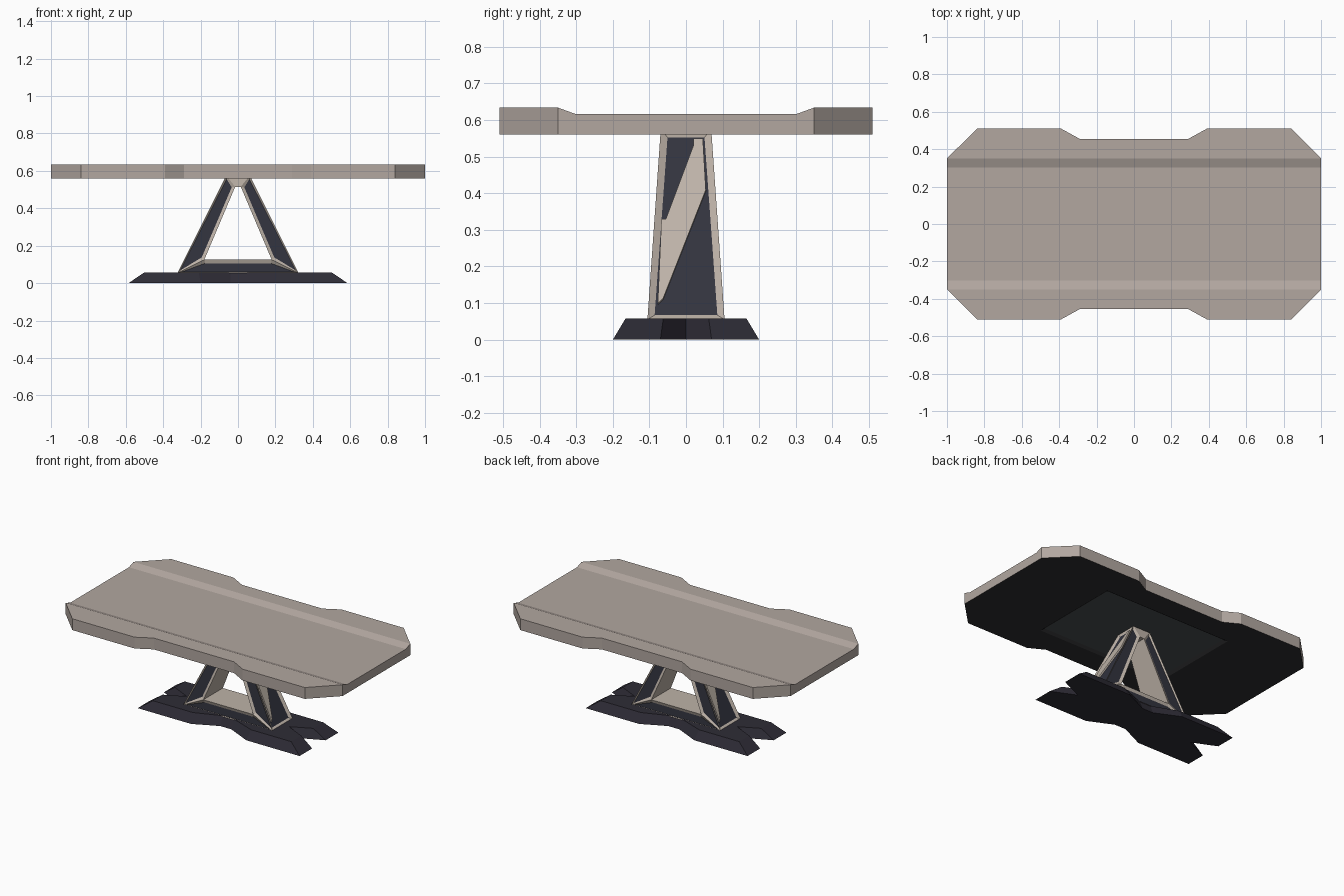
import bpy, bmesh
from mathutils import Vector

if "Cube" in bpy.data.objects:
    bpy.data.objects.remove(bpy.data.objects["Cube"])


def material(name, rgb):
    lin = [(c / 255 / 12.92) if c < 11 else ((c / 255 + 0.055) / 1.055) ** 2.4 for c in rgb]
    m = bpy.data.materials.new(name)
    m.diffuse_color = (*lin, 1)
    m.use_nodes = True
    m.node_tree.nodes["Principled BSDF"].inputs["Base Color"].default_value = m.diffuse_color
    return m


TAUPE = material("taupe_top", (178, 167, 160))
FRAME = material("light_taupe_frame", (190, 179, 168))
PANEL = material("dark_slate_panel", (50, 51, 62))
BASE = material("dark_navy_base", (46, 44, 54))
UNDER = material("charcoal_underside", (45, 45, 47))
RECESS = material("grey_recess", (73, 77, 79))


def finish(bm, name, mats):
    mesh = bpy.data.meshes.new(name)
    bm.to_mesh(mesh)
    bm.free()
    for m in mats:
        mesh.materials.append(m)
    obj = bpy.data.objects.new(name, mesh)
    bpy.context.collection.objects.link(obj)
    return obj


def loft(bm, low, high, caps=True):
    """Join two matching point loops with side faces."""
    a = [bm.verts.new(p) for p in low]
    b = [bm.verts.new(p) for p in high]
    n = len(a)
    for i in range(n):
        j = (i + 1) % n
        bm.faces.new((a[i], a[j], b[j], b[i]))
    if caps:
        bm.faces.new(a[::-1])
        bm.faces.new(b)
    bmesh.ops.recalc_face_normals(bm, faces=bm.faces)
    return a, b


def four_way(quarter):
    """Mirror a quarter outline (running from +x side to +y side) into a full loop."""
    q = quarter
    half = q + [(-x, y) for x, y in q[::-1]]
    pts = half + [(-x, -y) for x, y in half]
    return [p for i, p in enumerate(pts) if p != pts[i - 1]]


# table top: outline slab with a lowered centre and recessed underside
top = four_way([(1, .35), (.84, .51), (.39, .51), (.29, .455)])
bm = bmesh.new()
loft(bm, [(x, y, .56) for x, y in top], [(x, y, .634) for x, y in top])
cuts = [((0, s * y, 0), (0, 1, 0)) for y in (.35, .303) for s in (-1, 1)]
cuts += [((s * .46, 0, 0), (1, 0, 0)) for s in (-1, 1)]
for co, no in cuts:
    bmesh.ops.bisect_plane(bm, geom=bm.verts[:] + bm.edges[:] + bm.faces[:],
                           dist=1e-5, plane_co=co, plane_no=no)
for v in bm.verts:
    if v.co.z > .6 and abs(v.co.y) < .31:
        v.co.z = .617
bm.normal_update()
for f in bm.faces:
    f.material_index = 1 if f.normal.z < -.9 else 0
centre = [f for f in bm.faces if f.normal.z < -.9
          and f.calc_center_median().xy.length < .05]
bmesh.ops.inset_region(bm, faces=centre, thickness=.025, depth=-.012)
for f in centre:
    f.material_index = 2
finish(bm, "table_top", [TAUPE, UNDER, RECESS])

# base: pronged foot with waist and V-notched ends
low = four_way([(.585, .07), (.585, .2), (.2, .2), (.04, .125)])
high = four_way([(.5, .062), (.5, .165), (.21, .165), (.04, .1)])


def notch(loop, x):
    n = len(loop)
    return loop[:n // 2] + [(-x, 0)] + loop[n // 2:] + [(x, 0)]


bm = bmesh.new()
loft(bm, [(x, y, 0) for x, y in notch(low, .43)],
     [(x, y, .058) for x, y in notch(high, .37)])
finish(bm, "base_foot", [BASE])


# triangular frame: tapered ring with recessed dark panels
def half_depth(z):
    return .105 - .07 * (z - .06)


def outer_x(z):
    return .32 - .5 * (z - .06)


ZB, ZT = .055, .575
outer = [(-outer_x(ZB), ZB), (outer_x(ZB), ZB), (outer_x(ZT), ZT), (-outer_x(ZT), ZT)]
inner = [(-.18, .125), (.18, .125), (.015, .515), (-.015, .515)]
bm = bmesh.new()
rings = {}
for s in (-1, 1):
    for key, loop in (("o", outer), ("i", inner)):
        rings[key, s] = [bm.verts.new((x, s * half_depth(z), z)) for x, z in loop]
panels, sides = [], []
for i in range(4):
    j = (i + 1) % 4
    for s in (-1, 1):
        o, n = rings["o", s], rings["i", s]
        f = bm.faces.new((o[i], o[j], n[j], n[i]))
        if i != 2:
            panels.append(f)
    for key in "oi":
        a, b = rings[key, -1], rings[key, 1]
        f = bm.faces.new((a[i], a[j], b[j], b[i]))
        if key == "o" and i in (1, 3):
            sides.append(f)
bmesh.ops.recalc_face_normals(bm, faces=bm.faces)
bmesh.ops.inset_individual(bm, faces=panels, thickness=.019, depth=-.008)
bmesh.ops.inset_individual(bm, faces=sides, thickness=.027, depth=-.01)
for f in panels + sides:
    f.material_index = 1
finish(bm, "triangle_frame", [FRAME, PANEL])

# diagonal brace across each outer side panel (half-turn symmetric)
brace = [(.02, .55), (.046, .55), (.054, .41), (-.062, .115),
         (-.077, .10), (-.067, .33), (-.055, .33), (.02, .53)]
normal = Vector((1, 0, .5)).normalized()
for s, side in ((1, "right"), (-1, "left")):
    loops = []
    for off in (-.012, -.001):
        pts = [Vector((outer_x(z), y, z)) + normal * off for y, z in brace]
        loops.append([(s * p.x, s * p.y, p.z) for p in pts])
    bm = bmesh.new()
    loft(bm, *loops)
    finish(bm, side + "_diagonal_brace", [FRAME])
